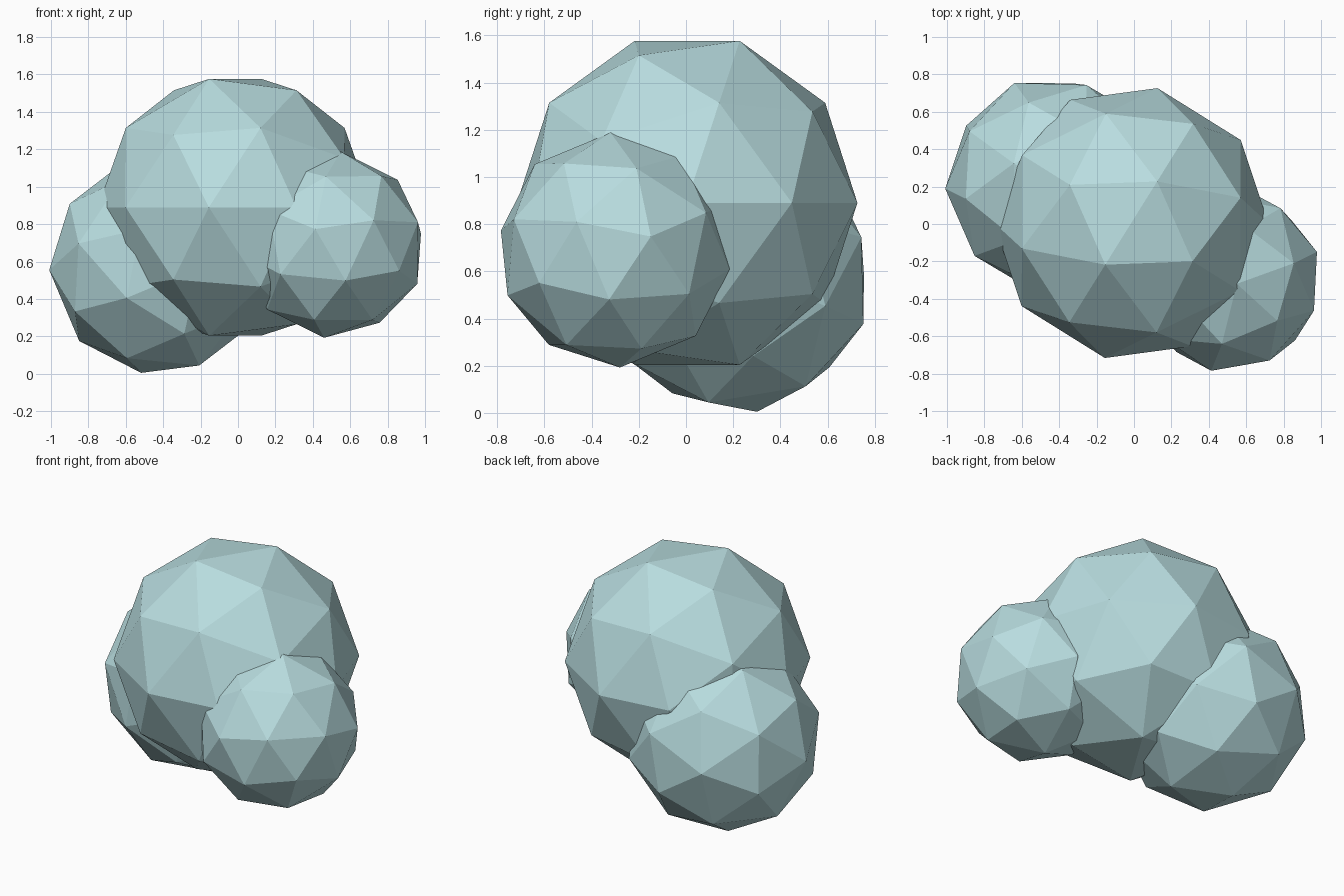
import bpy, bmesh
from mathutils import Vector, Matrix

if "Cube" in bpy.data.objects:
    bpy.data.objects.remove(bpy.data.objects["Cube"])

PHI = (1 + 5 ** 0.5) / 2

mat = bpy.data.materials.new("pale_teal")
mat.diffuse_color = (0.48, 0.72, 0.74, 1)
mat.use_nodes = True
mat.node_tree.nodes["Principled BSDF"].inputs["Base Color"].default_value = mat.diffuse_color


def faceted_points():
    """32 unit directions: dodecahedron corners plus its face centres."""
    pts = [Vector((x, y, z)) for x in (-1, 1) for y in (-1, 1) for z in (-1, 1)]
    for s in (-1, 1):
        for t in (-1, 1):
            for a, b in ((s / PHI, t * PHI), (s * PHI, t)):
                # corner triples, then face-centre triples, cycled through the axes
                pts += [Vector((0, a, b)), Vector((a, b, 0)), Vector((b, 0, a))]
    return [p.normalized() for p in pts]


def frame(main, side):
    x = Vector(main).normalized()
    z = x.cross(Vector(side)).normalized()
    return Matrix((x, z.cross(x), z)).transposed()


def blob(name, centre, radius, source, target):
    """Faceted ball turned so the source direction pair meets the target pair."""
    rot = frame(*target) @ frame(*source).transposed()
    bm = bmesh.new()
    for p in faceted_points():
        bm.verts.new(rot @ p * radius)
    bmesh.ops.convex_hull(bm, input=bm.verts[:])
    bmesh.ops.recalc_face_normals(bm, faces=bm.faces[:])
    mesh = bpy.data.meshes.new(name)
    bm.to_mesh(mesh)
    bm.free()
    mesh.materials.append(mat)
    ob = bpy.data.objects.new(name, mesh)
    ob.location = centre
    bpy.context.collection.objects.link(ob)
    return ob


# large central puff
blob("main_puff", (-0.015, 0.005, 0.89), 0.735,
     ((0, 0, 1), (1, 0, 0)), ((0, 0, 1), (0.85, -0.53, 0)))

# smaller puff at front right
blob("right_puff", (0.505, -0.30, 0.69), 0.50,
     ((0, 1 / PHI, PHI), (0, -1 / PHI, PHI)),
     ((0.045, -0.02, 0.5), (0.325, 0.08, 0.38)))

# low puff at back left
blob("left_puff", (-0.425, 0.21, 0.575), 0.585,
     ((1 / PHI, -PHI, 0), (1, 0, PHI)),
     ((-0.57, -0.02, -0.02), (-0.12, 0.09, -0.57)))
